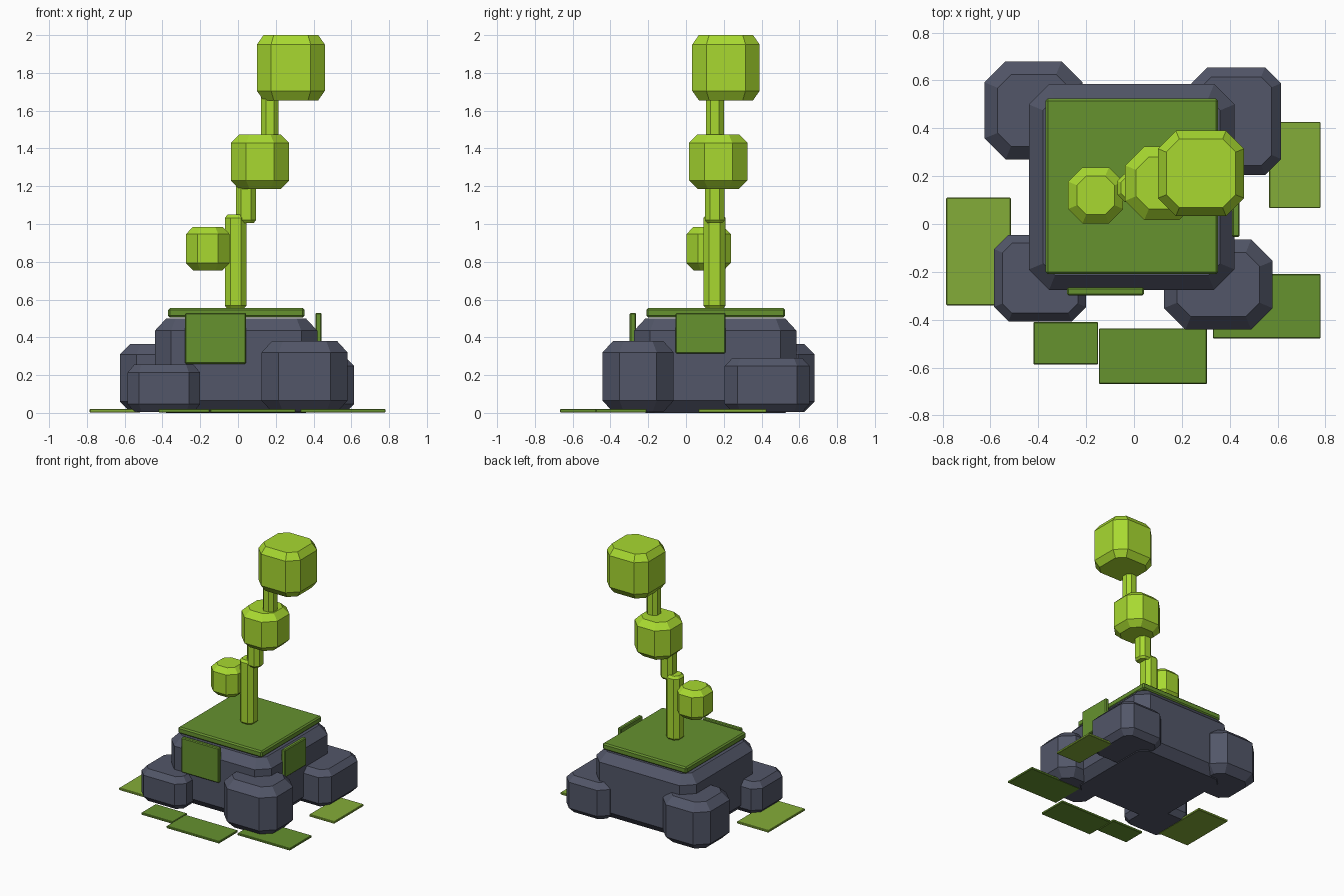
import bpy, bmesh

if "Cube" in bpy.data.objects:
    bpy.data.objects.remove(bpy.data.objects["Cube"])


def srgb(r, g, b):
    return tuple((c / 255 / 12.92) if c < 11 else ((c / 255 + 0.055) / 1.055) ** 2.4
                 for c in (r, g, b)) + (1.0,)


def material(name, rgb):
    m = bpy.data.materials.new(name)
    m.diffuse_color = srgb(*rgb)
    m.use_nodes = True
    m.node_tree.nodes["Principled BSDF"].inputs["Base Color"].default_value = m.diffuse_color
    return m


STONE = material("slate grey", (82, 86, 104))
MOSS = material("moss green", (102, 146, 47))
LEAF = material("leaf green", (132, 172, 56))
LIME = material("lime green", (168, 217, 48))


def block(name, mat, x, y, z, corner, inset, rise, rise_low=None):
    """Octagonal block with sloped top and bottom rims."""
    low = rise if rise_low is None else rise_low
    bm = bmesh.new()

    def ring(d, h):
        x0, x1, y0, y1 = x[0] + d, x[1] - d, y[0] + d, y[1] - d
        c = corner - d * 0.586      # even inset along the diagonal sides
        pts = [(x0 + c, y0), (x1 - c, y0), (x1, y0 + c), (x1, y1 - c),
               (x1 - c, y1), (x0 + c, y1), (x0, y1 - c), (x0, y0 + c)]
        return [bm.verts.new((px, py, h)) for px, py in pts]

    rings = [ring(inset, z[0]), ring(0, z[0] + low),
             ring(0, z[1] - rise), ring(inset, z[1])]
    for a, b in zip(rings, rings[1:]):
        for i in range(8):
            j = (i + 1) % 8
            bm.faces.new((a[i], a[j], b[j], b[i]))
    bm.faces.new(rings[0][::-1])
    bm.faces.new(rings[-1])
    finish(name, mat, bm)


def slab(name, mat, x, y, z, bevel):
    """Thin box with a small edge bevel."""
    bm = bmesh.new()
    bmesh.ops.create_cube(bm, size=1)
    for v in bm.verts:
        v.co = [(lo + hi) / 2 + c * (hi - lo) for c, (lo, hi) in zip(v.co, (x, y, z))]
    bmesh.ops.bevel(bm, geom=bm.edges[:], offset=bevel, segments=1, affect='EDGES')
    finish(name, mat, bm)


def finish(name, mat, bm):
    bmesh.ops.recalc_face_normals(bm, faces=bm.faces[:])
    me = bpy.data.meshes.new(name)
    bm.to_mesh(me)
    bm.free()
    me.materials.append(mat)
    bpy.context.collection.objects.link(bpy.data.objects.new(name, me))


# Rock base and its four corner boulders
block("main_rock", STONE, (-.44, .42), (-.275, .585), (0, .5), .085, .06, .065)
block("boulder_back_left", STONE, (-.625, -.215), (.27, .68), (.005, .365), .088, .055, .055)
block("boulder_back_right", STONE, (.24, .615), (.205, .655), (.005, .29), .067, .04, .042)
block("boulder_front_left", STONE, (-.585, -.2), (-.407, -.045), (.005, .255), .06, .035, .042)
block("boulder_front_right", STONE, (.125, .58), (-.442, -.065), (.005, .38), .09, .055, .06)

# Moss sheets on the rock
slab("moss_top", MOSS, (-.37, .352), (-.21, .525), (.505, .555), .01)
slab("moss_front", MOSS, (-.28, .042), (-.298, -.265), (.26, .53), .006)
slab("moss_right", MOSS, (.41, .442), (-.055, .21), (.315, .53), .006)

# Flat patches on the ground
for i, (mat, x, y) in enumerate([
        (LEAF, (-.785, -.515), (-.34, .11)),
        (MOSS, (-.42, -.15), (-.587, -.41)),
        (MOSS, (-.147, .305), (-.668, -.437)),
        (MOSS, (.33, .78), (-.478, -.21)),
        (LEAF, (.565, .78), (.067, .427))]):
    slab(f"ground_patch_{i + 1}", mat, x, y, (.003, .02), .003)

# Stepped stem
block("stem_lower", LIME, (-.07, .045), (.093, .21), (.55, 1.05), .03, .015, .018)
block("stem_middle", LIME, (-.01, .095), (.1, .205), (1.005, 1.25), .027, .012, .015)
block("stem_upper", LIME, (.122, .215), (.105, .2), (1.42, 1.72), .025, .01, .012)

# Buds
block("bud_small", LIME, (-.275, -.045), (.003, .237), (.755, .985), .06, .037, .038)
block("bud_middle", LIME, (-.037, .27), (.017, .325), (1.185, 1.475), .08, .045, .045)
block("bud_top", LIME, (.1, .46), (.033, .39), (1.655, 2.0), .075, .035, .05, .05)
